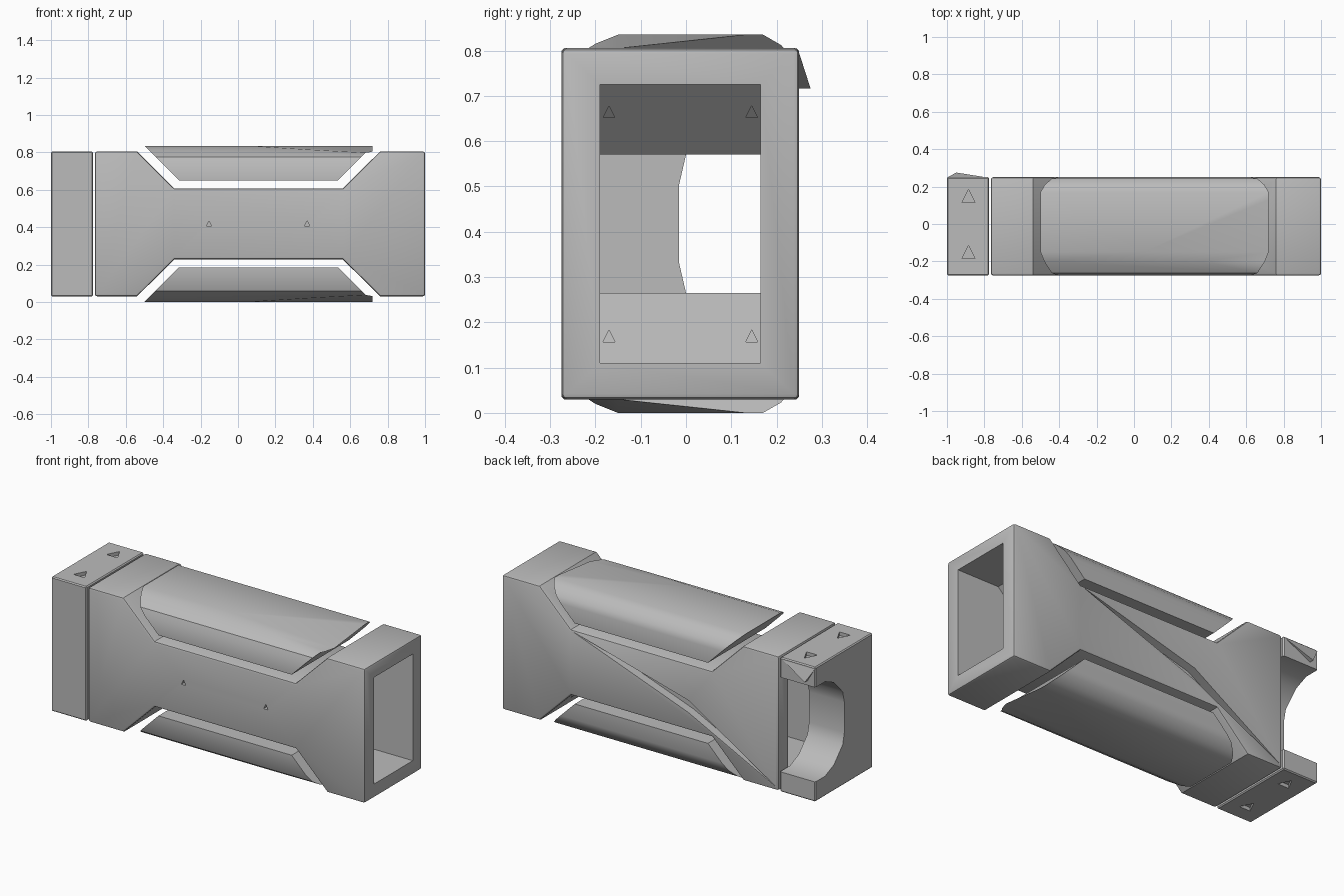
import bpy, bmesh, math
from mathutils import Vector

cube = bpy.data.objects.get("Cube")
if cube:
    bpy.data.objects.remove(cube, do_unlink=True)

grey = bpy.data.materials.new("plain grey")
grey.use_nodes = True
grey.diffuse_color = (0.5, 0.5, 0.5, 1)
grey.node_tree.nodes["Principled BSDF"].inputs["Base Color"].default_value = (0.5, 0.5, 0.5, 1)
MID = 0.4175  # height of the horizontal mirror plane


def finish(name, bm):
    bmesh.ops.recalc_face_normals(bm, faces=bm.faces)
    mesh = bpy.data.meshes.new(name)
    bm.to_mesh(mesh)
    bm.free()
    mesh.materials.append(grey)
    obj = bpy.data.objects.new(name, mesh)
    bpy.context.collection.objects.link(obj)
    return obj


def loft(name, rings):
    bm = bmesh.new()
    loops = [[bm.verts.new(p) for p in ring] for ring in rings]
    for a, b in zip(loops, loops[1:]):
        for i in range(len(a)):
            j = (i + 1) % len(a)
            bm.faces.new((a[i], a[j], b[j], b[i]))
    bm.faces.new(loops[0])
    bm.faces.new(loops[-1])
    return finish(name, bm)


def hull(name, points):
    bm = bmesh.new()
    for p in points:
        bm.verts.new(p)
    bmesh.ops.convex_hull(bm, input=bm.verts)
    return finish(name, bm)


def along_y(name, profile, y0, y1):
    return loft(name, [[(x, y, z) for x, z in profile] for y in (y0, y1)])


def along_x(name, profile, x0, x1):
    return loft(name, [[(x, y, z) for y, z in profile] for x in (x0, x1)])


def mirrored(lower):
    # Close a lower outline with its reflection above the mid height
    return lower + [(a, 2 * MID - z) for a, z in reversed(lower)]


def apply(obj, mod):
    bpy.context.view_layer.objects.active = obj
    bpy.ops.object.modifier_apply(modifier=mod.name)


def bevel(obj, width, segments):
    mod = obj.modifiers.new("soft edges", 'BEVEL')
    mod.width, mod.segments = width, segments
    mod.angle_limit = math.radians(50)
    apply(obj, mod)


def cut(obj, cutter):
    mod = obj.modifiers.new("cut", 'BOOLEAN')
    mod.operation, mod.solver, mod.object = 'DIFFERENCE', 'EXACT', cutter
    apply(obj, mod)
    bpy.data.objects.remove(cutter, do_unlink=True)


def smooth(obj):
    bpy.ops.object.select_all(action='DESELECT')
    obj.select_set(True)
    bpy.context.view_layer.objects.active = obj
    bpy.ops.object.shade_smooth_by_angle(angle=math.radians(35))


def triangle(u, v, r):
    return [(u - r, v - r), (u + r, v - r), (u, v + r)]


FRONT, BACK = -0.275, 0.25

# Waisted body with a flared tunnel through its length
body = along_y("body", mirrored([(-0.765, 0.03), (-0.54, 0.03), (-0.34, 0.228),
                                 (0.56, 0.228), (0.76, 0.03), (1.0, 0.03)]), FRONT, BACK)
bevel(body, 0.012, 2)
cut(body, along_y("tunnel", mirrored([(-0.9, 0.11), (-0.515, 0.11), (-0.36, 0.265),
                                      (0.58, 0.265), (0.735, 0.11), (1.1, 0.11)]), -0.19, 0.165))

# Diagonal crease on the back
crease = [(0.55, 0.6), (-0.19, 0.4), (-0.75, 0.05), (-0.19, 0.33)]
cut(body, along_y("crease", crease, 0.2, 0.3))

# Screw holes in the front and in the tunnel ramps
for x in (-0.155, 0.37):
    cut(body, along_y("screw_hole", triangle(x, 0.42, 0.014), -0.3, -0.25))
for y in (-0.17, 0.145):
    for z in (0.17, 2 * MID - 0.17):
        cut(body, along_x("ramp_hole", triangle(y, z, 0.013), 0.55, 0.8))
smooth(body)

# End cap, open at the back
cap = along_x("end_cap", [(FRONT, 0.03), (BACK, 0.03), (BACK, 0.805), (FRONT, 0.805)], -1.0, -0.775)
bevel(cap, 0.006, 1)
notch = mirrored([(0.4, 0.145), (0.16, 0.145), (0.08, 0.18), (0.0, 0.265), (-0.015, 0.33)])
cut(cap, along_x("notch", notch, -1.1, -0.7))
for y in (-0.15, 0.15):
    for z in (0.03, 0.805):
        cut(cap, hull("cap_hole", [(a, b, z + d) for a, b in triangle(-0.885, y, 0.035)
                                   for d in (-0.02, 0.02)]))
smooth(cap)

# Small lip behind the cap
hull("cap_lip", [(-1.0, 0.248, 0.8), (-0.78, 0.248, 0.8), (-0.95, 0.275, 0.716),
                 (-0.95, 0.248, 0.716)])

# Rounded panels filling the waist above and below
section = [(FRONT, 0.65), (FRONT, 0.74), (-0.262, 0.775), (-0.2, 0.815), (-0.15, 0.835),
           (0.17, 0.835), (0.21, 0.812), (0.242, 0.775), (BACK, 0.74), (BACK, 0.65)]
for name, sign in (("top_panel", 1), ("bottom_panel", -1)):
    rings = [[(end + slope * (0.835 - z), y, MID + sign * (z - MID)) for y, z in section]
             for end, slope in ((-0.5, 1), (0.72, -1))]
    panel = loft(name, rings)
    # Shave the front corner at the flared end
    a, b, c = [Vector((x, y, MID + sign * (z - MID))) for x, y, z in
               ((0.05, -0.15, 0.835), (0.6, 0.08, 0.835), (0.7, -0.2, 0.8))]
    normal = (b - a).cross(c - a)
    if normal.z * sign < 0:
        normal.negate()
    bm = bmesh.new()
    bm.from_mesh(panel.data)
    sliced = bmesh.ops.bisect_plane(bm, geom=bm.verts[:] + bm.edges[:] + bm.faces[:],
                                    plane_co=a, plane_no=normal, clear_outer=False)
    # Press down only the corner beyond the slice
    for v in bm.verts:
        gap = (v.co - a).dot(normal)
        if gap > 1e-6 and v.co.x > 0.4 and v.co.y < 0.08:
            v.co.z -= gap / normal.z
    bm.to_mesh(panel.data)
    bm.free()
    smooth(panel)
